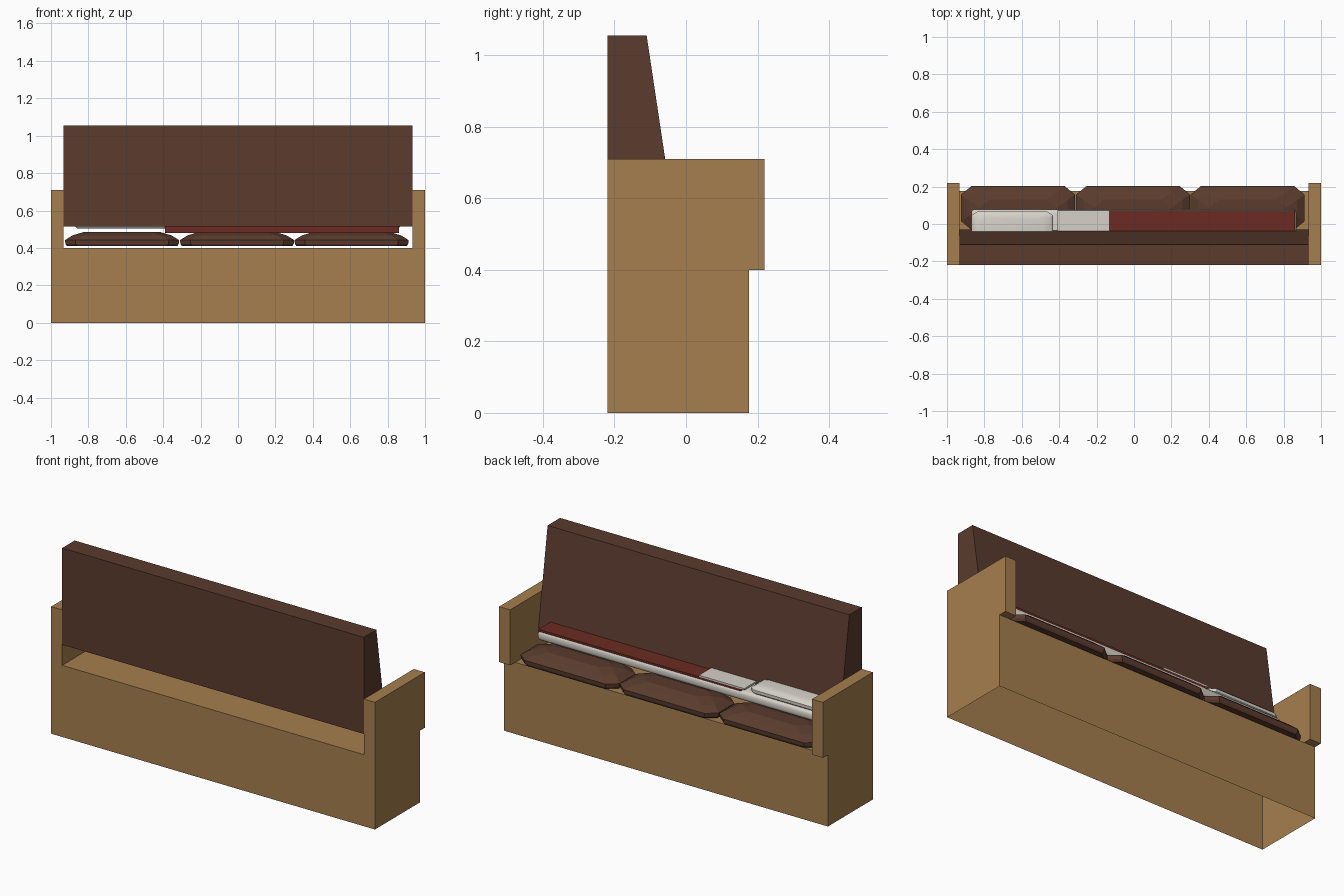
import bpy, bmesh

if "Cube" in bpy.data.objects:
    bpy.data.objects.remove(bpy.data.objects["Cube"])


def material(name, rgb):
    m = bpy.data.materials.new(name)
    m.diffuse_color = (*rgb, 1)
    m.use_nodes = True
    m.node_tree.nodes["Principled BSDF"].inputs["Base Color"].default_value = m.diffuse_color
    return m


WOOD = material("tan_wood", (0.376, 0.212, 0.076))
BROWN = material("dark_brown_fabric", (0.104, 0.044, 0.027))
RED = material("dark_red_blanket", (0.147, 0.024, 0.016))
WHITE = material("white_linen", (0.67, 0.64, 0.58))


def finish(name, bm, mat, smooth=False):
    bmesh.ops.recalc_face_normals(bm, faces=bm.faces)
    me = bpy.data.meshes.new(name)
    bm.to_mesh(me)
    bm.free()
    me.materials.append(mat)
    ob = bpy.data.objects.new(name, me)
    bpy.context.collection.objects.link(ob)
    if smooth:
        bpy.ops.object.select_all(action='DESELECT')
        ob.select_set(True)
        bpy.context.view_layer.objects.active = ob
        bpy.ops.object.shade_smooth_by_angle()
    return ob


def box(name, mat, x, y, z, bevel=0.0, segments=3, open_bottom=False):
    bm = bmesh.new()
    bmesh.ops.create_cube(bm, size=1)
    for v in bm.verts:
        v.co = [r[0] + (c + 0.5) * (r[1] - r[0]) for c, r in zip(v.co, (x, y, z))]
    if open_bottom:
        low = [f for f in bm.faces if f.calc_center_median().z < z[0] + 1e-5]
        bmesh.ops.delete(bm, geom=low, context='FACES_ONLY')
    if bevel:
        bmesh.ops.bevel(bm, geom=bm.edges[:], offset=bevel, segments=segments,
                        profile=0.5, affect='EDGES')
    return finish(name, bm, mat, bevel > 0)


def loft(name, mat, x, y, rings, corner, smooth=False):
    """Stack of cut-corner rectangles; rings are (z, inset)."""
    bm = bmesh.new()
    loops = []
    for z, i in rings:
        x0, x1, y0, y1 = x[0] + i, x[1] - i, y[0] + i * 0.7, y[1] - i * 0.7
        cx, cy = corner
        pts = [(x0 + cx, y0), (x1 - cx, y0), (x1, y0 + cy), (x1, y1 - cy),
               (x1 - cx, y1), (x0 + cx, y1), (x0, y1 - cy), (x0, y0 + cy)]
        loops.append([bm.verts.new((*p, z)) for p in pts])
    for a, b in zip(loops, loops[1:]):
        for k in range(8):
            n = (k + 1) % 8
            bm.faces.new((a[k], a[n], b[n], b[k]))
    bm.faces.new(loops[0][::-1])
    bm.faces.new(loops[-1])
    return finish(name, bm, mat, smooth)


# Wooden frame: hollow base and two overhanging arms
box("base", WOOD, (-1, 1), (-0.22, 0.176), (0, 0.40), open_bottom=True)
for side, x in (("left", (-1, -0.932)), ("right", (0.932, 1))):
    box(side + "_arm", WOOD, x, (-0.22, 0.22), (0.40, 0.71))

# Backrest: wedge profile extruded across the width
bm = bmesh.new()
profile = [(-0.22, 0.515), (-0.029, 0.515), (-0.11, 1.055), (-0.22, 1.055)]
face = bm.faces.new([bm.verts.new((-0.932, y, z)) for y, z in profile])
ext = bmesh.ops.extrude_face_region(bm, geom=[face])
for g in ext["geom"]:
    if isinstance(g, bmesh.types.BMVert):
        g.co.x = 0.932
finish("backrest", bm, BROWN)

# Three low-poly seat cushions
for i, cx in enumerate((-0.62, -0.005, 0.607)):
    loft("seat_cushion_%d" % (i + 1), BROWN, (cx - 0.305, cx + 0.305), (-0.03, 0.202),
         [(0.41, 0.01), (0.422, 0.002), (0.442, 0.0), (0.467, 0.04), (0.485, 0.1)],
         (0.055, 0.045))

# Bedding: mattress, blanket with hanging edge, turned-down sheet, pillow
BACK = -0.12
box("mattress", WHITE, (-0.87, 0.868), (BACK, 0.078), (0.503, 0.556), 0.018)
box("blanket", RED, (-0.39, 0.862), (BACK, 0.071), (0.548, 0.563))
box("blanket_drape", RED, (-0.39, 0.86), (BACK - 0.008, BACK), (0.48, 0.563))
box("folded_sheet", WHITE, (-0.41, -0.13), (BACK, 0.071), (0.563, 0.572))
loft("pillow", WHITE, (-0.868, -0.435), (BACK, 0.067),
     [(0.55, 0.015), (0.562, 0.0), (0.578, 0.0), (0.592, 0.02), (0.597, 0.05)],
     (0.03, 0.02), True)
